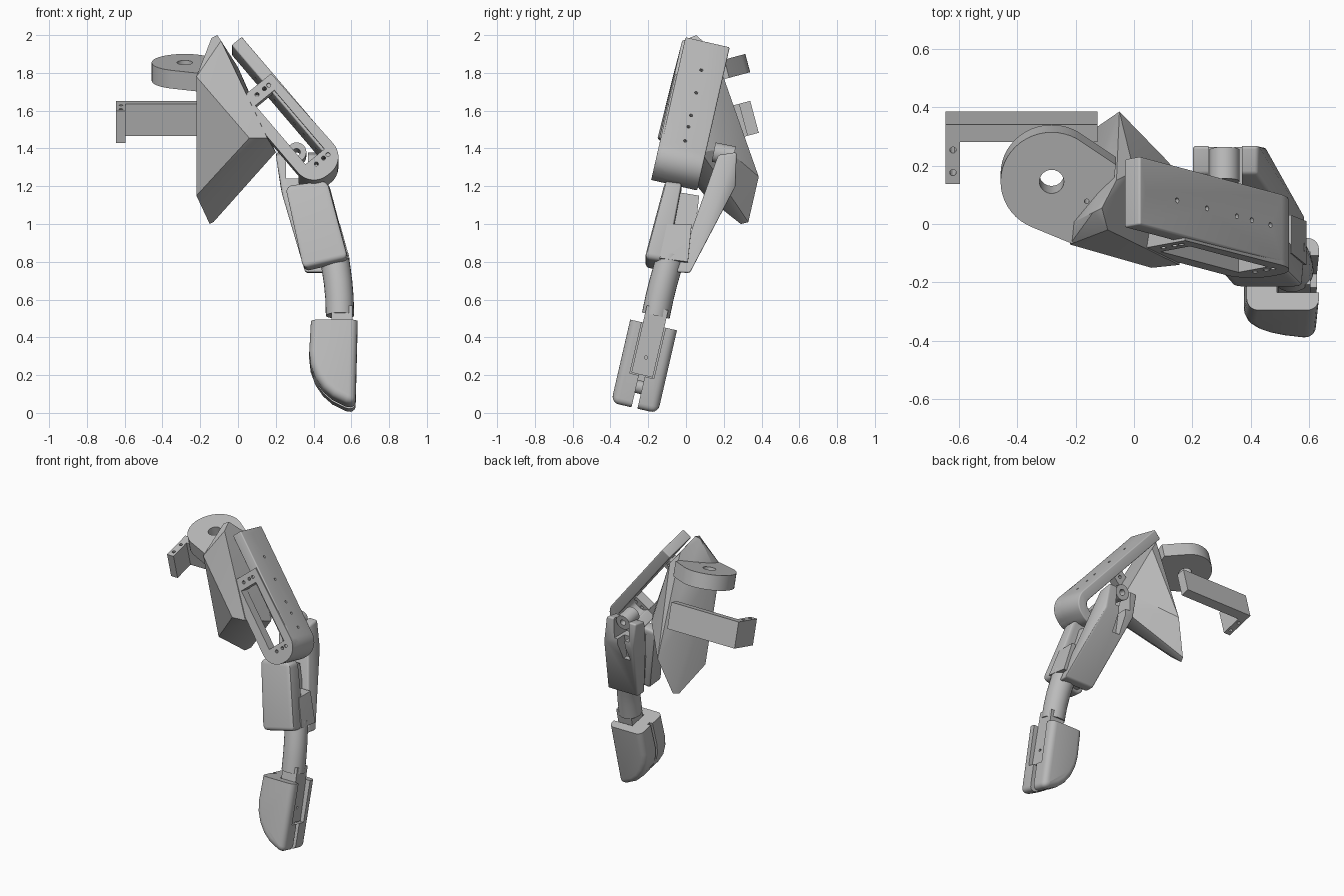
import bpy, bmesh, math
from mathutils import Matrix, Vector

cube = bpy.data.objects.get("Cube")
if cube:
    bpy.data.objects.remove(cube, do_unlink=True)

grey = bpy.data.materials.new("plastic_grey")
grey.use_nodes = True
grey.diffuse_color = (0.5, 0.5, 0.5, 1)
grey.node_tree.nodes["Principled BSDF"].inputs["Base Color"].default_value = (0.5, 0.5, 0.5, 1)


def finish(name, bm, matrix=None, bevel=0):
    """Turn a bmesh into a named object, optionally with rounded edges."""
    if matrix:
        bm.transform(matrix)
    bmesh.ops.recalc_face_normals(bm, faces=bm.faces)
    mesh = bpy.data.meshes.new(name)
    bm.to_mesh(mesh)
    bm.free()
    ob = bpy.data.objects.new(name, mesh)
    bpy.context.collection.objects.link(ob)
    mesh.materials.append(grey)
    if bevel:
        mod = ob.modifiers.new("round", 'BEVEL')
        mod.width, mod.segments = bevel, 5
        mod.limit_method, mod.angle_limit = 'ANGLE', math.radians(50)
        bake(ob)
    return ob


def bake(ob):
    dg = bpy.context.evaluated_depsgraph_get()
    mesh = bpy.data.meshes.new_from_object(ob.evaluated_get(dg))
    ob.modifiers.clear()
    ob.data = mesh


def cut(ob, *cutters):
    for c in cutters:
        c.hide_render = True
        mod = ob.modifiers.new("cut", 'BOOLEAN')
        mod.operation, mod.solver, mod.object = 'DIFFERENCE', 'EXACT', c
        bake(ob)
        bpy.data.objects.remove(c, do_unlink=True)


def hull(name, points, matrix=None, bevel=0):
    bm = bmesh.new()
    for p in points:
        bm.verts.new(p)
    res = bmesh.ops.convex_hull(bm, input=bm.verts)
    junk = {v for v in res["geom_interior"] if isinstance(v, bmesh.types.BMVert)}
    bmesh.ops.delete(bm, geom=list(junk), context='VERTS')
    bmesh.ops.dissolve_limit(bm, angle_limit=0.03, verts=bm.verts, edges=bm.edges)
    return finish(name, bm, matrix, bevel)


def box(name, x, y, z, matrix=None):
    return hull(name, [(a, b, c) for a in x for b in y for c in z], matrix)


def extrude(name, outline, y0, y1, matrix=None, bevel=0):
    """Outline in local x/z, pushed along local y."""
    bm = bmesh.new()
    face = bm.faces.new([bm.verts.new((a, y0, b)) for a, b in outline])
    new = bmesh.ops.extrude_face_region(bm, geom=[face])["geom"]
    bmesh.ops.translate(bm, vec=(0, y1 - y0, 0),
                        verts=[v for v in new if isinstance(v, bmesh.types.BMVert)])
    return finish(name, bm, matrix, bevel)


def rod(name, centre, axis, radius, length, matrix=None, sides=24):
    bm = bmesh.new()
    bmesh.ops.create_cone(bm, cap_ends=True, segments=sides, radius1=radius,
                          radius2=radius, depth=length)
    turn = Vector(axis).to_track_quat('Z', 'Y').to_matrix().to_4x4()
    bm.transform(Matrix.Translation(centre) @ turn)
    return finish(name, bm, matrix)


def arc(cx, cz, r, a0, a1, n=8):
    return [(cx + r * math.cos(math.radians(a0 + (a1 - a0) * i / n)),
             cz + r * math.sin(math.radians(a0 + (a1 - a0) * i / n))) for i in range(n + 1)]


# Faceted shoulder block
hull("shoulder_block", [
    (-.14, .04, 1.985), (-.11, .055, 2), (-.09, -.02, 1.97), (-.06, .15, 1.91),
    (0, .18, 1.83), (-.22, -.07, 1.78), (-.22, 0, 1.78),
    (-.22, .1, 1.15), (-.15, .29, 1), (-.13, .33, 1.01), (-.05, .385, 1.25),
    (.12, .21, 1.4), (.2, .08, 1.38), (.06, -.15, 1.455), (.155, -.14, 1.455)])

# Tilted mounting tab with a round hole
tilt = Matrix.Rotation(math.radians(15), 4, 'X')
tab_frame = Matrix.Translation((-.282, .145, 1.855)) @ tilt
ring = arc(0, 0, .175, 0, 360, 48)[:-1] + [(.07, -.22), (.22, .06), (.2, -.1)]
tab = hull("mount_tab", [(x, y, z) for x, y in ring for z in (-.1, 0)], tab_frame)
cut(tab, rod("tab_hole", (0, 0, 0), (0, 0, 1), .042, .4, tab_frame),
    rod("tab_pin_hole", (.12, -.07, 0), (0, 0, 1), .008, .4, tab_frame))

# L-shaped bracket behind the block
bracket_frame = Matrix.Translation((-.645, .34, 1.652)) @ tilt
bar = box("bracket_bar", (0, .52), (-.062, 0), (-.175, 0), bracket_frame)
cut(bar, rod("bar_hole", (.255, -.03, -.09), (0, 1, 0), .011, .3, bracket_frame, 12))
leg = box("bracket_leg", (0, .05), (-.21, -.06), (-.175, 0), bracket_frame)
cut(leg, *[rod("leg_hole", (.025, y, 0), (0, 0, 1), .011, .5, bracket_frame, 12)
           for y in (-.17, -.09)])

# Upper arm: local x runs along the arm, local z points outward
d = Vector((.64, -.17, -.75)).normalized()
w = Vector((0, .975, -.222)).normalized()
n = d.cross(w)
arm_frame = Matrix((d, w, n)).transposed().to_4x4()
arm_frame.translation = (.02, .115, 1.965)
outer = arc(.76, -.11, .11, 90, 0) + arc(.76, -.135, .11, 0, -90)
inner = arc(.76, -.135, .04, -90, 0) + arc(.76, -.11, .04, 0, 90)
skin = extrude("upper_arm_skin", [(0, 0)] + outer + inner + [(0, -.07)],
               -.12, .12, arm_frame, .034)
cut(skin, *[rod("skin_hole", (s, .0, 0), (0, 0, 1), .009, .2, arm_frame, 12)
            for s in (.04, .12, .2, .36, .52, .6, .7)])
plate = extrude("upper_arm_side_plate", [(.255, -.01)] + outer + [(.255, -.245)],
                -.13, -.065, arm_frame)
cut(plate, box("window", (.335, .75), (-.4, 0), (-.185, -.055), arm_frame),
    *[rod("plate_hole", (s, -.12, t), (0, 1, 0), .011, .3, arm_frame, 12)
      for s in (.295, .785) for t in (-.14, -.09, -.06)])

# Elbow pivot
pivot = rod("elbow_pivot", (.31, .2, 1.37), (0, 1, -.2), .052, .11)
cut(pivot, rod("pivot_hole", (.31, .2, 1.37), (0, 1, -.2), .02, .4))

# Forearm: rear half with a yoke notch, front half and the drive block between
rear = hull("forearm_rear", [
    (x + dx, y, z) for dx in (0, .225) for x, y, z in (
        (.2, .17, 1.365), (.2, .268, 1.38), (.235, .105, 1.15), (.225, .262, 1.2),
        (.355, -.05, .745), (.36, .02, .74))], None, .012)
cut(rear, box("yoke_notch", (.255, .37), (-.2, .5), (1.24, 1.6)),
    hull("rear_slot", [(x, y, z) for x in (.29, .345) for y, z in
                       ((.2, 1.3), (.4, 1.3), (.16, 1.08), (.4, 1.08))]))
front = hull("forearm_front", [(.25, -.11, 1.2), (.47, -.11, 1.23), (.26, -.02, 1.2),
                               (.48, -.02, 1.22), (.345, -.22, .765), (.58, -.22, .82),
                               (.355, -.1, .745), (.59, -.1, .8)], None, .028)
hull("forearm_drive_block", [(x, y, z) for x, y, z in (
    (.35, -.1, 1.0), (.54, -.1, 1.0), (.35, .03, 1.0), (.54, .03, 1.0),
    (.39, -.14, .77), (.59, -.14, .82), (.39, .01, .76), (.59, .01, .8))])
hull("forearm_motor", [(x + dx, y, z) for dx in (0, .1) for x, y, z in (
    (.33, -.05, 1.17), (.33, .07, 1.15), (.37, -.08, .98), (.37, .05, .98))])

# Bent wrist tube
bm = bmesh.new()
rows = []
for x, y, z, lean in ((.51, -.08, .83, .2), (.52, -.1, .76, .2),
                      (.53, -.12, .69, .12), (.537, -.14, .61, .05), (.54, -.16, .515, 0)):
    rows.append([bm.verts.new((x + .075 * math.cos(a), y + .073 * math.sin(a),
                               z + .075 * (lean * math.cos(a) - .22 * math.sin(a))))
                 for a in (math.tau * i / 24 for i in range(24))])
for lo, hi in zip(rows, rows[1:]):
    for i in range(24):
        j = (i + 1) % 24
        bm.faces.new((lo[i], lo[j], hi[j], hi[i]))
bm.faces.new(rows[0])
bm.faces.new(rows[-1])
finish("wrist_tube", bm)

# Hand: rounded shell, flat on top, with a side recess and a narrow slot
hand_frame = Matrix.Translation((0, -.272, .03)) @ Matrix.Rotation(math.radians(-13), 4, 'X')
hand = extrude("hand_shell", [(.39, .52), (.635, .52), (.622, -.012), (.57, 0), (.5, .035),
                              (.45, .08), (.41, .14), (.385, .21), (.377, .28)],
               -.127, .127, hand_frame, .045)
cut(hand, box("top_trim", (.2, .8), (-.3, .3), (.447, .8), hand_frame),
    box("recess", (.49, .8), (-.065, .065), (.17, .7), hand_frame),
    box("slot", (.43, .8), (-.016, .016), (-.2, .19), hand_frame),
    box("inner_seam", (.2, .41), (-.01, .01), (.16, .7), hand_frame))
link = box("hand_link", (.495, .605), (-.058, .058), (.175, .54), hand_frame)
cut(link, rod("link_hole", (.6, 0, .27), (1, 0, 0), .009, .1, hand_frame, 12))
rod("hand_pin", (.55, 0, .11), (0, 1, 0), .035, .08, hand_frame)

# Smooth the curved surfaces and keep crisp edges
for ob in bpy.context.scene.objects:
    ob.select_set(ob.type == 'MESH')
    if ob.type == 'MESH':
        bpy.context.view_layer.objects.active = ob
bpy.ops.object.shade_smooth_by_angle(angle=math.radians(30))
